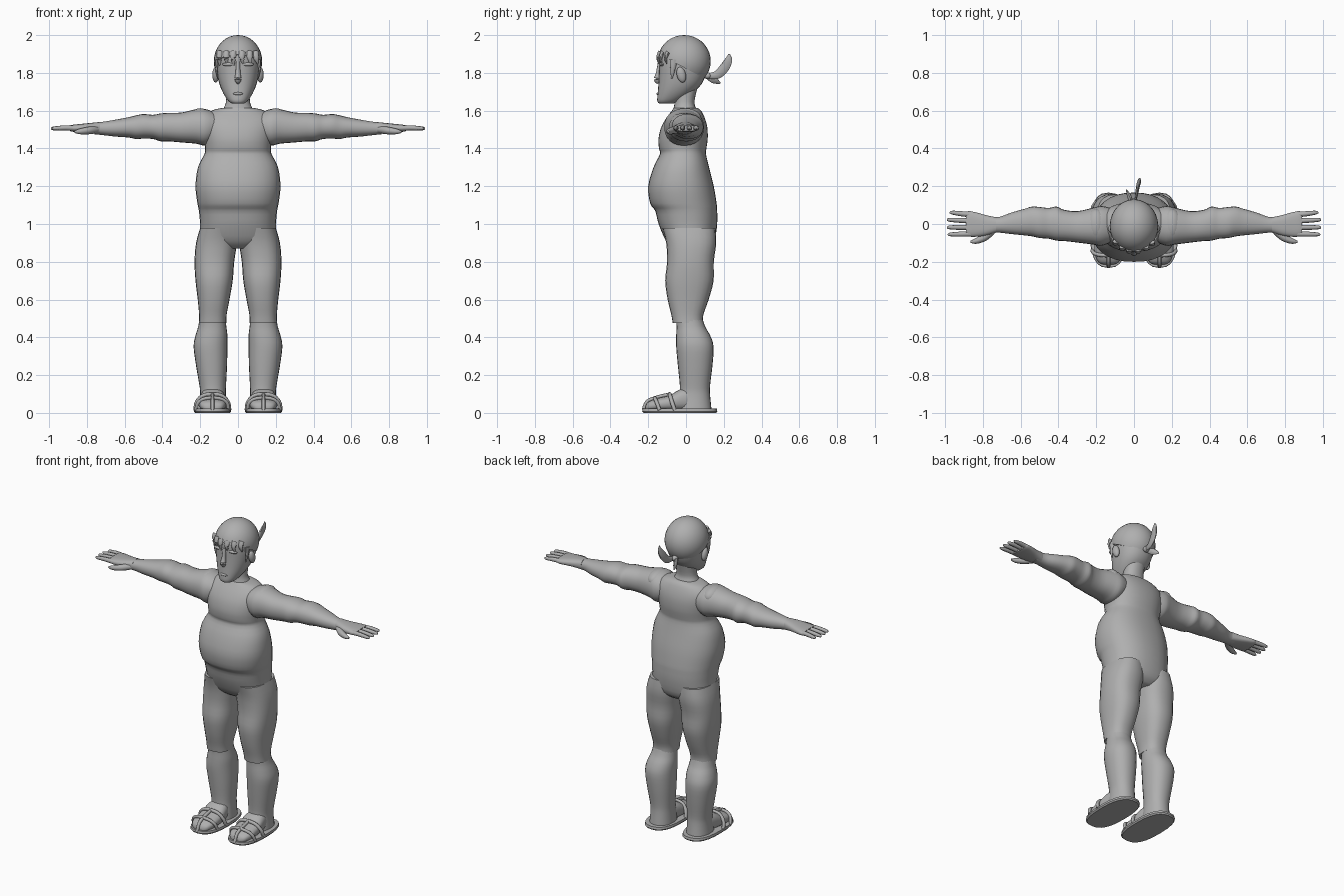
import bpy, bmesh, math
from mathutils import Vector, Matrix

grey = bpy.data.materials.new("plain grey")
grey.diffuse_color = (0.43, 0.43, 0.43, 1)


def finish(name, bm, mirror=False, angle=50):
    bmesh.ops.recalc_face_normals(bm, faces=bm.faces[:])
    me = bpy.data.meshes.new(name)
    bm.to_mesh(me)
    bm.free()
    me.materials.append(grey)
    ob = bpy.data.objects.new(name, me)
    bpy.context.collection.objects.link(ob)
    if mirror:
        ob.modifiers.new("mirror", 'MIRROR')
    bpy.ops.object.select_all(action='DESELECT')
    ob.select_set(True)
    bpy.context.view_layer.objects.active = ob
    bpy.ops.object.shade_smooth_by_angle(angle=math.radians(angle))
    return ob


def spline(pts, steps):
    """Smoothly interpolate tuples of numbers."""
    if steps < 2:
        return pts
    out = []
    for i in range(len(pts) - 1):
        a, b, c, d = pts[max(i - 1, 0)], pts[i], pts[i + 1], pts[min(i + 2, len(pts) - 1)]
        for s in range(steps):
            t = s / steps
            out.append(tuple(0.5 * (2 * q + (r - p) * t + (2 * p - 5 * q + 4 * r - w) * t * t
                             + (3 * q - p - 3 * r + w) * t ** 3)
                             for p, q, r, w in zip(a, b, c, d)))
    return out + [pts[-1]]


def loft(name, axis, rings, mirror=False, power=2.2, sides=24, steps=3, angle=50):
    """Rings are (position on axis, min, max, min, max) on the two other axes."""
    bm = bmesh.new()
    loops = []
    for t, a0, a1, b0, b1 in spline(rings, steps):
        loop = []
        for k in range(sides):
            w = 2 * math.pi * k / sides
            c, s = math.cos(w), math.sin(w)
            a = (a0 + a1) / 2 + (a1 - a0) / 2 * math.copysign(abs(c) ** (2 / power), c)
            b = (b0 + b1) / 2 + (b1 - b0) / 2 * math.copysign(abs(s) ** (2 / power), s)
            loop.append(bm.verts.new({'x': (t, a, b), 'y': (a, t, b), 'z': (a, b, t)}[axis]))
        loops.append(loop)
    for p, q in zip(loops, loops[1:]):
        for k in range(sides):
            n = (k + 1) % sides
            bm.faces.new((p[k], p[n], q[n], q[k]))
    bm.faces.new(loops[0])
    bm.faces.new(loops[-1])
    return finish(name, bm, mirror, angle)


def ball(name, centre, radii, mirror=False, tilt=0, cut=None):
    bm = bmesh.new()
    bmesh.ops.create_uvsphere(bm, u_segments=28, v_segments=18, radius=1)
    m = Matrix.Translation(centre) @ Matrix.Rotation(tilt, 4, 'X') @ Matrix.Diagonal((*radii, 1))
    bmesh.ops.transform(bm, matrix=m, verts=bm.verts)
    if cut:
        r = bmesh.ops.bisect_plane(bm, geom=bm.verts[:] + bm.edges[:] + bm.faces[:],
                                   plane_co=cut[0], plane_no=cut[1], clear_inner=True)
        edges = [e for e in r['geom_cut'] if isinstance(e, bmesh.types.BMEdge)]
        bmesh.ops.contextual_create(bm, geom=edges)
    return finish(name, bm, mirror)


def strip(name, path, mirror=False, sides=8, flat=Vector((1, 1, 1)), steps=4):
    """Tapering tube along points (x, y, z, radius)."""
    bm = bmesh.new()
    pts = spline(path, steps)
    loops = []
    for i, p in enumerate(pts):
        d = Vector(pts[min(i + 1, len(pts) - 1)][:3]) - Vector(pts[max(i - 1, 0)][:3])
        q = d.to_track_quat('Z', 'Y')
        ring = []
        for k in range(sides):
            w = 2 * math.pi * k / sides
            o = q @ Vector((math.cos(w), math.sin(w), 0)) * p[3]
            ring.append(bm.verts.new(Vector(p[:3]) + o * flat))
        loops.append(ring)
    for p, q in zip(loops, loops[1:]):
        for k in range(sides):
            n = (k + 1) % sides
            bm.faces.new((p[k], p[n], q[n], q[k]))
    bm.faces.new(loops[0])
    bm.faces.new(loops[-1])
    return finish(name, bm, mirror)


def sym(z, x, y0, y1):
    return (z, -x, x, y0, y1)


# Torso: hips, round belly, chest and sloping shoulders
loft("torso", 'z', [sym(*r) for r in (
    (0.87, .10, -.06, .11), (0.91, .19, -.105, .15), (1.0, .20, -.145, .165), (1.07, .207, -.163, .165),
    (1.11, .215, -.19, .162), (1.2, .225, -.20, .147), (1.3, .212, -.172, .122),
    (1.37, .178, -.138, .106), (1.40, .174, -.143, .108), (1.45, .18, -.146, .115),
    (1.51, .19, -.132, .113), (1.56, .185, -.105, .10), (1.60, .14, -.075, .08),
    (1.615, .08, -.065, .06))], power=2.3, sides=32)

# Neck and collar
loft("neck", 'z', [sym(1.57, .10, -.075, .075), sym(1.615, .075, -.065, .052),
                   sym(1.65, .063, -.06, .045), sym(1.72, .062, -.06, .06)])

# Trouser legs ending in a hem at the knee
loft("trouser_leg", 'z', [
    (.98, .01, .20, -.125, .155), (.9, .006, .222, -.105, .16), (.8, .02, .23, -.10, .147),
    (.7, .028, .225, -.11, .146), (.6, .045, .213, -.097, .12), (.52, .06, .206, -.078, .092),
    (.475, .062, .207, -.07, .09)], mirror=True, power=2.4)

# Shins with full calves
loft("shin", 'z', [
    (.53, .07, .20, -.055, .08), (.46, .062, .21, -.05, .10), (.41, .056, .225, -.052, .128),
    (.35, .056, .235, -.052, .146), (.25, .058, .222, -.043, .14), (.15, .063, .205, -.033, .128),
    (.10, .064, .20, -.035, .127), (.02, .06, .205, -.05, .135)], mirror=True)

# Feet, sandal soles and straps
loft("foot", 'y', [
    (-.215, .11, .16, .01, .035), (-.20, .08, .19, .01, .058), (-.15, .062, .208, .01, .078),
    (-.09, .062, .208, .01, .092), (-.03, .066, .203, .01, .125), (.02, .075, .195, .01, .135)],
    mirror=True, power=2.5)
loft("sandal_sole", 'z', [(0, .042, .228, -.225, .16), (.008, .036, .234, -.232, .166),
                          (.022, .038, .232, -.23, .163)], mirror=True, power=2.6, steps=1, angle=40)
strip("instep_strap", [(.045, -.06, .015, .011), (.055, -.075, .06, .011), (.095, -.085, .095, .011),
                       (.175, -.085, .095, .011), (.217, -.075, .06, .011), (.226, -.06, .015, .011)], True)
strip("toe_strap", [(.05, -.14, .015, .010), (.06, -.155, .055, .010), (.10, -.165, .077, .010),
                    (.17, -.165, .077, .010), (.21, -.155, .055, .010), (.222, -.14, .015, .010)], True)
strip("middle_strap", [(.135, -.225, .015, .010), (.135, -.205, .06, .010),
                       (.135, -.15, .083, .010), (.135, -.085, .098, .010)], True)

# Arms with slightly rumpled sleeves
loft("arm", 'x', [
    (.11, -.09, .08, 1.45, 1.585), (.17, -.115, .095, 1.415, 1.608), (.22, -.108, .085, 1.425, 1.608),
    (.30, -.098, .068, 1.432, 1.59), (.37, -.09, .075, 1.438, 1.588), (.41, -.088, .092, 1.438, 1.585),
    (.45, -.078, .085, 1.45, 1.578), (.50, -.074, .09, 1.452, 1.582), (.54, -.065, .092, 1.45, 1.575),
    (.58, -.06, .08, 1.458, 1.565), (.65, -.053, .06, 1.463, 1.552), (.71, -.046, .038, 1.47, 1.542),
    (.76, -.046, .036, 1.475, 1.536)], mirror=True)

# Shoulder seams
ball("shoulder_pad", (.20, -.005, 1.56), (.055, .085, .053), mirror=True)

# Hands
loft("palm", 'x', [
    (.73, -.045, .036, 1.474, 1.54), (.78, -.06, .046, 1.48, 1.535), (.83, -.067, .06, 1.485, 1.53),
    (.87, -.067, .068, 1.488, 1.526), (.89, -.062, .064, 1.492, 1.522)], mirror=True, power=2.6)
for i, (y0, y1, tip) in enumerate(((-.052, -.055, .985), (-.018, -.018, .99), (.016, .022, .99), (.048, .06, .975))):
    strip("finger_%d" % (i + 1), [(.85, y0, 1.507, .017), (.91, (y0 + y1) / 2, 1.509, .016),
          (tip - .015, y1, 1.506, .012), (tip, y1, 1.505, .005)], True, flat=Vector((1, .85, .85)))
strip("thumb", [(.75, -.035, 1.50, .02), (.79, -.07, 1.495, .02), (.835, -.09, 1.49, .015),
                (.865, -.094, 1.488, .006)], True)

# Head with long flat face and narrow chin
loft("head", 'z', [sym(*r) for r in (
    (1.637, .03, -.14, -.07), (1.65, .05, -.152, -.035), (1.69, .077, -.15, .03), (1.74, .098, -.146, .082),
    (1.80, .111, -.143, .108), (1.85, .115, -.142, .117), (1.90, .108, -.138, .105),
    (1.95, .08, -.10, .075), (1.975, .03, -.05, .03))], power=2.25, sides=28)

# Face features
strip("nose", [(0, -.138, 1.86, .010), (0, -.146, 1.80, .013), (0, -.152, 1.765, .018),
               (0, -.145, 1.745, .008)])
ball("brow", (.048, -.128, 1.845), (.036, .014, .010), mirror=True)
ball("lips", (0, -.146, 1.69), (.026, .01, .008))
ball("ear", (.118, -.025, 1.79), (.018, .024, .042), mirror=True, tilt=.25)

# Fringe and sideburns below the head scarf
for i, x in enumerate((-.095, -.06, -.025, .02, .06, .092)):
    y = -.012 - .137 * math.sqrt(1 - (x / .128) ** 2)
    strip("fringe_%d" % (i + 1), [(x, y + .012, 1.91, .019), (x * 1.04, y - .001, 1.88, .015),
          (x * 1.08 + .005, y + .004, 1.84 + .008 * (i % 2), .003)], flat=Vector((1, .6, 1)))
strip("sideburn", [(.113, -.065, 1.87, .02), (.114, -.07, 1.82, .014), (.108, -.075, 1.77, .003)],
      True, flat=Vector((.5, 1, 1)))

# Head scarf: dome cut along a slope, with a rolled rim, knot and tails
ball("head_scarf", (0, -.01, 1.862), (.128, .141, .138),
     cut=((0, -.15, 1.9), Vector((0, .46, .89))))
ball("scarf_knot", (0, .115, 1.785), (.02, .02, .018))
strip("scarf_tail_up", [(.005, .11, 1.785, .012), (.015, .165, 1.79, .022), (.022, .205, 1.83, .026),
                        (.03, .226, 1.87, .02), (.032, .228, 1.90, .004)], flat=Vector((.35, 1, 1)))
strip("scarf_tail_down", [(-.01, .11, 1.782, .012), (-.025, .145, 1.765, .02),
                          (-.04, .18, 1.745, .005)], flat=Vector((.5, 1, 1)))
